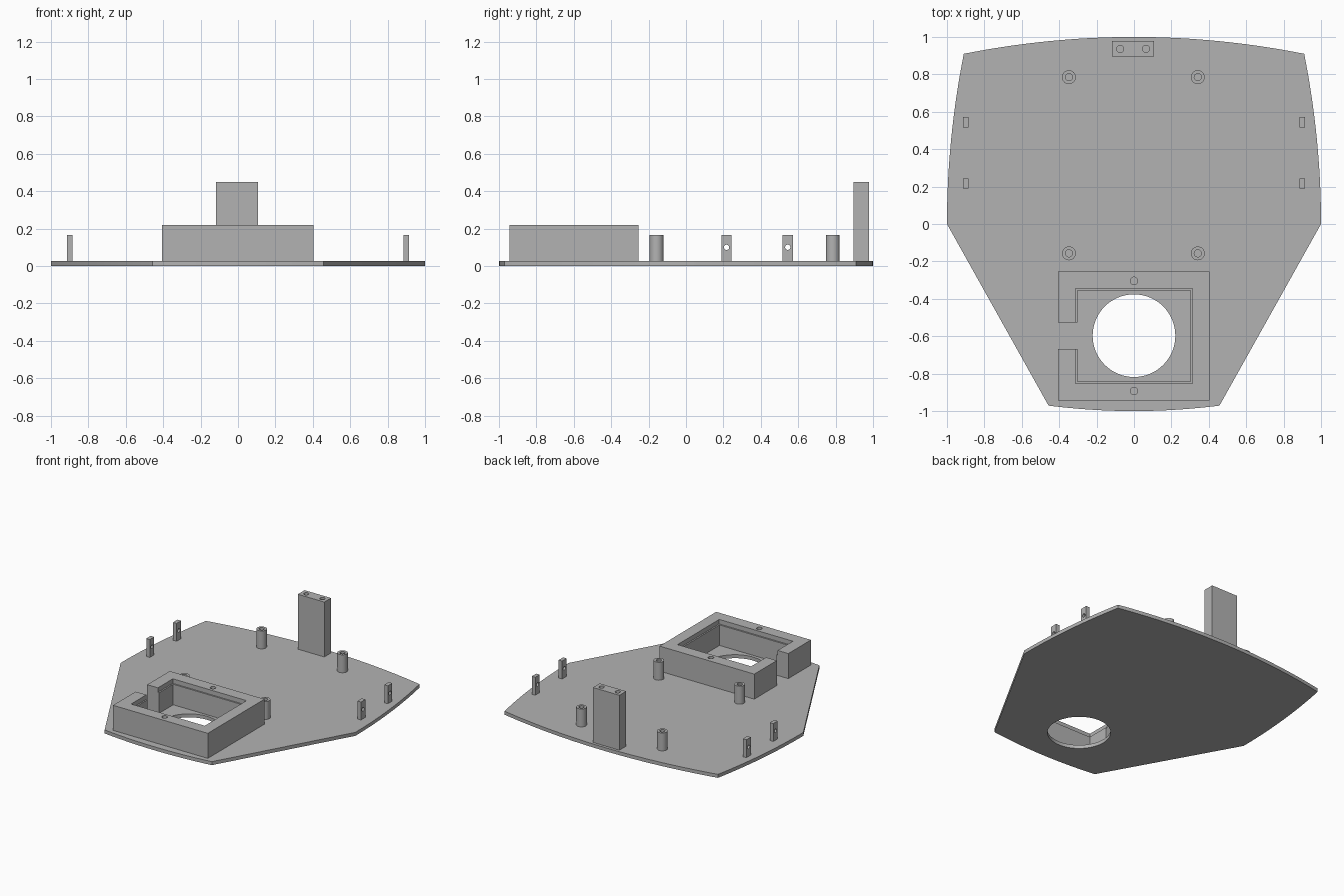
import bpy, bmesh, math
from mathutils import Matrix

cube = bpy.data.objects.get("Cube")
if cube:
    bpy.data.objects.remove(cube, do_unlink=True)

grey = bpy.data.materials.new("plain grey")
grey.use_nodes = True
GREY = (0.45, 0.45, 0.45, 1)
grey.diffuse_color = GREY
grey.node_tree.nodes["Principled BSDF"].inputs["Base Color"].default_value = GREY

TOP = 0.027      # top of the base plate
POST = 0.165     # top of standoffs and tabs


def finish(name, bm):
    bmesh.ops.recalc_face_normals(bm, faces=bm.faces)
    mesh = bpy.data.meshes.new(name)
    bm.to_mesh(mesh)
    bm.free()
    mesh.materials.append(grey)
    ob = bpy.data.objects.new(name, mesh)
    bpy.context.collection.objects.link(ob)
    return ob


def box(name, x0, x1, y0, y1, z0, z1):
    bm = bmesh.new()
    bmesh.ops.create_cube(bm, size=1)
    bmesh.ops.scale(bm, vec=(x1 - x0, y1 - y0, z1 - z0), verts=bm.verts)
    bmesh.ops.translate(bm, vec=((x0 + x1) / 2, (y0 + y1) / 2, (z0 + z1) / 2), verts=bm.verts)
    return finish(name, bm)


def cylinder(name, x, y, z, r, length, along_x=False, sides=32):
    bm = bmesh.new()
    turn = Matrix.Rotation(math.pi / 2, 4, "Y") if along_x else Matrix()
    bmesh.ops.create_cone(bm, cap_ends=True, segments=sides, radius1=r, radius2=r,
                          depth=length, matrix=Matrix.Translation((x, y, z)) @ turn)
    return finish(name, bm)


def activate(ob):
    bpy.ops.object.select_all(action="DESELECT")
    ob.select_set(True)
    bpy.context.view_layer.objects.active = ob


def cut(ob, *cutters):
    activate(ob)
    for c in cutters:
        c.hide_render = True
        mod = ob.modifiers.new("cut", "BOOLEAN")
        mod.operation, mod.solver, mod.object = "DIFFERENCE", "EXACT", c
        bpy.ops.object.modifier_apply(modifier=mod.name)
        bpy.data.objects.remove(c, do_unlink=True)


def smooth(ob):
    activate(ob)
    bpy.ops.object.shade_smooth_by_angle(angle=math.radians(30))


# Base plate: bowed back, bowed flanks, tapered nose with a shallow bow
STEPS = 16
right = [(0.457 * i / STEPS, -1 + 0.029 * (i / STEPS) ** 2) for i in range(STEPS + 1)]
right += [(1 - 0.09 * (i / STEPS) ** 2, 0.91 * i / STEPS) for i in range(STEPS + 1)]
right += [(0.91 * i / STEPS, 1 - 0.09 * (i / STEPS) ** 2) for i in range(STEPS - 1, -1, -1)]
outline = right + [(-x, y) for x, y in reversed(right[1:-1])]
bm = bmesh.new()
base = bm.faces.new([bm.verts.new((x, y, 0)) for x, y in outline])
walls = bmesh.ops.extrude_face_region(bm, geom=[base])
bmesh.ops.translate(bm, vec=(0, 0, TOP),
                    verts=[v for v in walls["geom"] if isinstance(v, bmesh.types.BMVert)])
plate = finish("base_plate", bm)
cut(plate, cylinder("cutter", 0, -0.597, 0, 0.221, 0.2, sides=64))
smooth(plate)

# Open-sided frame with a stepped rim, a side gap and two screw holes
frame = box("sensor_frame", -0.405, 0.403, -0.943, -0.253, TOP, 0.22)
cut(frame,
    box("cutter", -0.303, 0.303, -0.841, -0.356, -0.1, 0.4),
    box("cutter", -0.314, 0.314, -0.853, -0.345, 0.185, 0.4),
    box("cutter", -0.5, -0.25, -0.667, -0.527, -0.1, 0.4),
    cylinder("cutter", 0, -0.304, 0.22, 0.02, 0.2),
    cylinder("cutter", 0, -0.893, 0.22, 0.02, 0.2))
smooth(frame)

# Tall block at the back with two holes in its top
tower = box("back_block", -0.117, 0.108, 0.896, 0.978, TOP, 0.45)
cut(tower, *[cylinder("cutter", x, 0.936, 0.45, 0.019, 0.2) for x in (-0.074, 0.064)])
smooth(tower)

# Hollow round standoffs
for end, y in (("front", -0.157), ("back", 0.785)):
    for side, x in (("right", -0.348), ("left", 0.341)):
        post = cylinder(f"{end}_{side}_standoff", x, y, (TOP + POST) / 2, 0.037, POST - TOP)
        cut(post, cylinder("cutter", x, y, POST, 0.019, 0.2))
        smooth(post)

# Small upright tabs with a cross hole
for end, y in (("front", 0.217), ("back", 0.544)):
    for side, x in (("right", -0.9), ("left", 0.9)):
        tab = box(f"{end}_{side}_tab", x - 0.015, x + 0.015, y - 0.027, y + 0.027, TOP, POST)
        cut(tab, cylinder("cutter", x, y, 0.1, 0.014, 0.2, along_x=True))
        smooth(tab)
